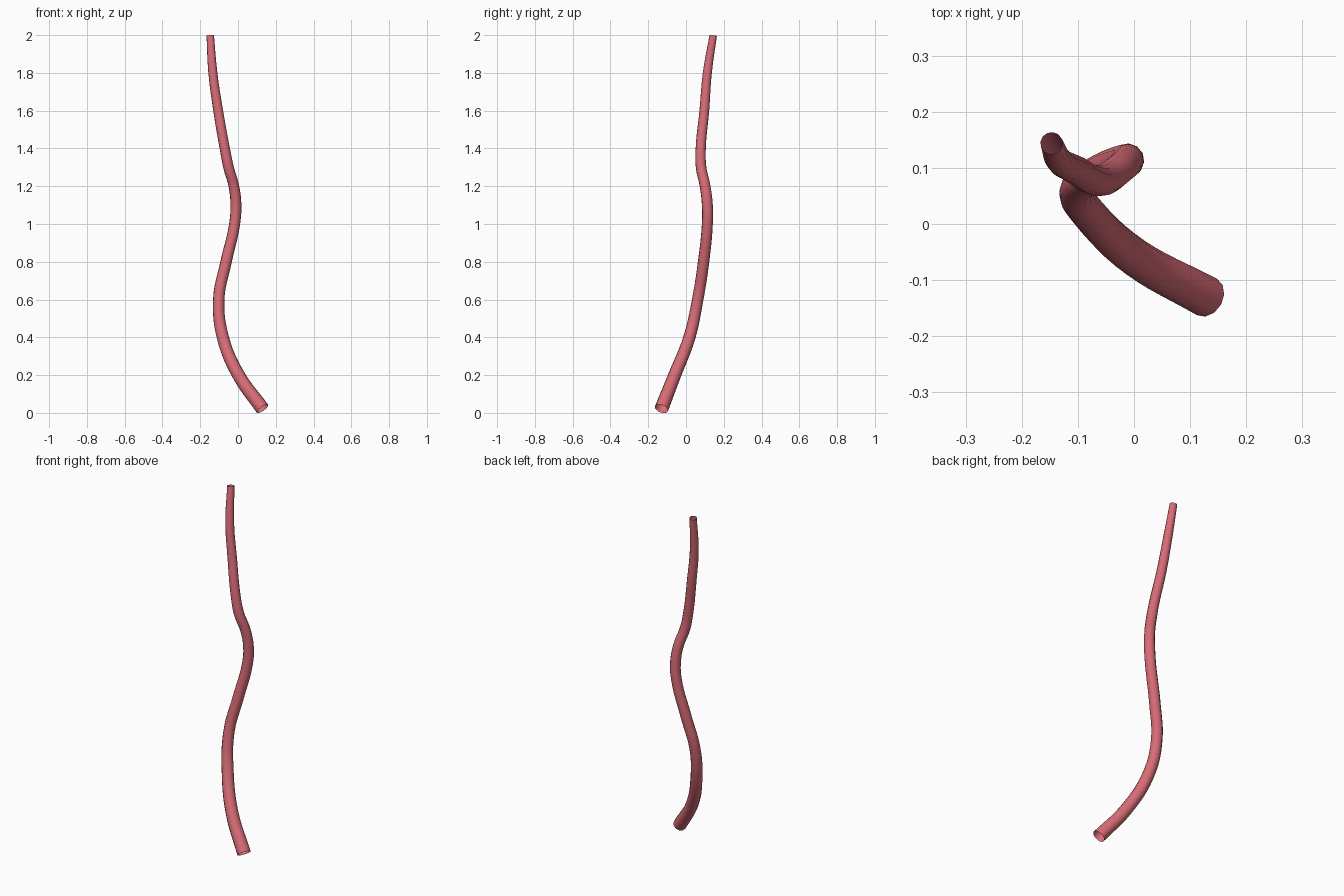
import bpy

cube = bpy.data.objects.get("Cube")
if cube:
    bpy.data.objects.remove(cube, do_unlink=True)

# Centre line with its tube radius: x, y, z, radius
path = [
    (0.130, -0.130, 0.022, 0.037),
    (0.003, -0.060, 0.20, 0.034),
    (-0.080, 0.018, 0.40, 0.032),
    (-0.102, 0.062, 0.60, 0.030),
    (-0.063, 0.093, 0.80, 0.030),
    (-0.018, 0.113, 1.00, 0.029),
    (-0.011, 0.113, 1.10, 0.029),
    (-0.022, 0.101, 1.20, 0.028),
    (-0.050, 0.080, 1.30, 0.028),
    (-0.070, 0.078, 1.40, 0.027),
    (-0.105, 0.097, 1.60, 0.026),
    (-0.133, 0.113, 1.80, 0.024),
    (-0.147, 0.144, 1.998, 0.020),
]

# Tapered tube with open ends swept along the line
curve = bpy.data.curves.new("wavy_stem", "CURVE")
curve.dimensions = "3D"
curve.resolution_u = 6
curve.bevel_depth = 1.0
curve.bevel_resolution = 4
curve.use_fill_caps = False
spline = curve.splines.new("BEZIER")
spline.bezier_points.add(len(path) - 1)
for point, (x, y, z, radius) in zip(spline.bezier_points, path):
    point.co = (x, y, z)
    point.radius = radius
    point.handle_left_type = point.handle_right_type = "AUTO"

stem = bpy.data.objects.new("wavy_stem", curve)
bpy.context.collection.objects.link(stem)

# Soft red colour
colour = (0.68, 0.15, 0.18, 1.0)
material = bpy.data.materials.new("soft_red")
material.diffuse_color = colour
material.use_nodes = True
material.node_tree.nodes["Principled BSDF"].inputs["Base Color"].default_value = colour
curve.materials.append(material)

# Turn the tube into a smooth mesh
bpy.ops.object.select_all(action="DESELECT")
stem.select_set(True)
bpy.context.view_layer.objects.active = stem
bpy.ops.object.convert(target="MESH")
bpy.ops.object.shade_smooth()
